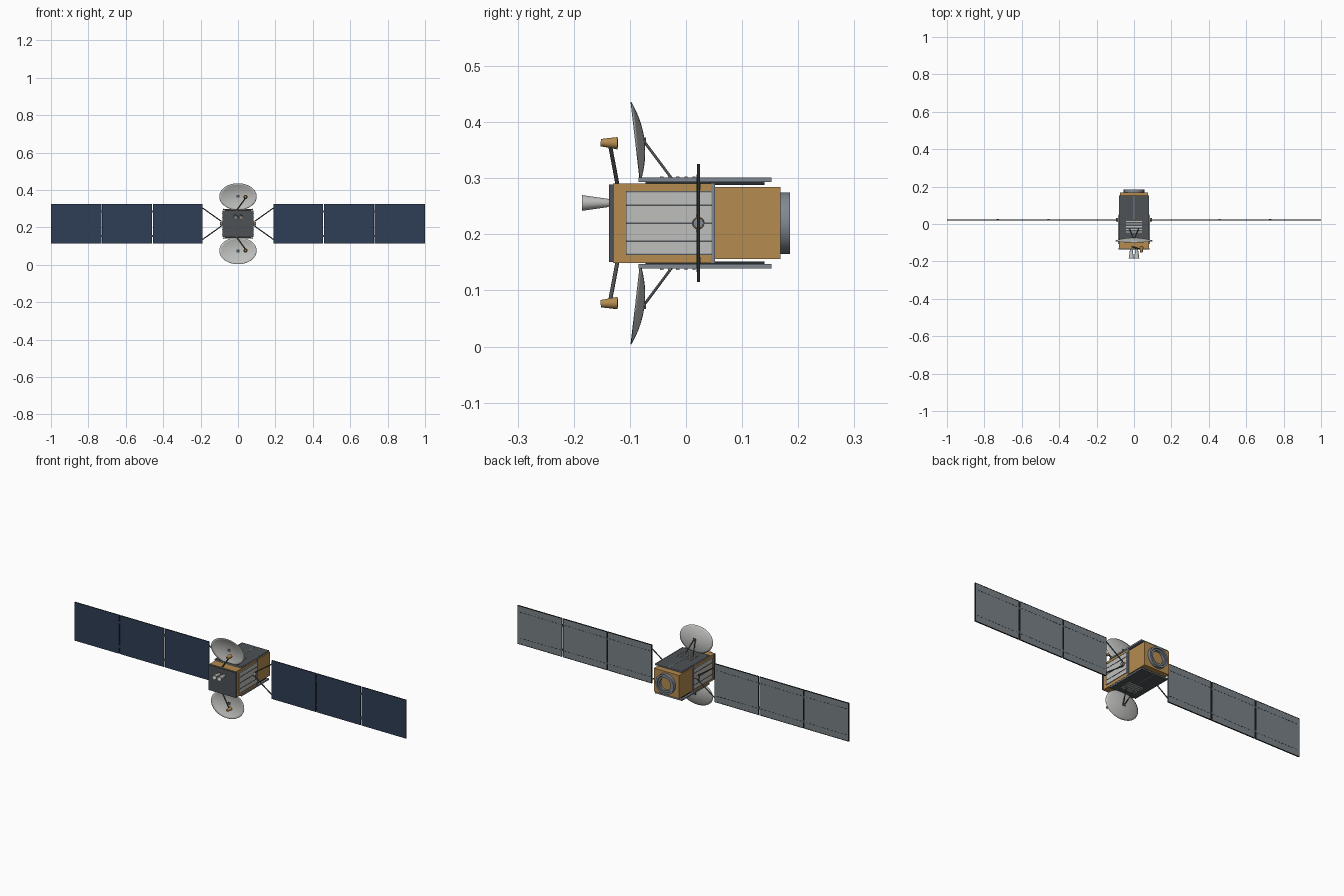
import bpy, bmesh, math
from mathutils import Vector, Matrix

if "Cube" in bpy.data.objects:
    bpy.data.objects.remove(bpy.data.objects["Cube"])


def material(name, r, g, b):
    m = bpy.data.materials.new(name)
    m.use_nodes = True
    m.diffuse_color = (r, g, b, 1)
    node = next(n for n in m.node_tree.nodes if n.type == 'BSDF_PRINCIPLED')
    node.inputs["Base Color"].default_value = (r, g, b, 1)
    return m


GOLD = material("gold foil", 0.46, 0.26, 0.08)
LIGHT = material("light grey", 0.52, 0.53, 0.51)
MID = material("mid grey", 0.22, 0.25, 0.29)
BACK = material("panel back grey", 0.19, 0.22, 0.24)
DARK = material("dark grey", 0.075, 0.085, 0.09)
NAVY = material("navy cells", 0.028, 0.048, 0.09)
FRAME = material("black frame", 0.02, 0.025, 0.028)

ZC = 0.22  # height of the body axis


def finish(name, bm, mats, smooth=False):
    bmesh.ops.recalc_face_normals(bm, faces=bm.faces)
    me = bpy.data.meshes.new(name)
    bm.to_mesh(me)
    bm.free()
    for m in mats:
        me.materials.append(m)
    ob = bpy.data.objects.new(name, me)
    bpy.context.collection.objects.link(ob)
    if smooth:
        bpy.ops.object.select_all(action='DESELECT')
        ob.select_set(True)
        bpy.context.view_layer.objects.active = ob
        bpy.ops.object.shade_smooth_by_angle(angle=math.radians(40))
    return ob


def add_box(bm, x, y, z):
    size = [b - a for a, b in (x, y, z)]
    mid = [(a + b) / 2 for a, b in (x, y, z)]
    bmesh.ops.create_cube(bm, size=1, matrix=Matrix.Translation(mid) @ Matrix.Diagonal((*size, 1)))


def box(name, x, y, z, mat):
    bm = bmesh.new()
    add_box(bm, x, y, z)
    return finish(name, bm, [mat])


def rod(name, a, b, r1, mat, r2=None, sides=10):
    a, b = Vector(a), Vector(b)
    d = b - a
    bm = bmesh.new()
    rot = d.to_track_quat('Z', 'Y').to_matrix().to_4x4()
    bmesh.ops.create_cone(bm, cap_ends=True, segments=sides, radius1=r1,
                          radius2=r1 if r2 is None else r2, depth=d.length,
                          matrix=Matrix.Translation((a + b) / 2) @ rot)
    return finish(name, bm, [mat], True)


def lathe(name, profile, centre, mat, closed=False, sides=40):
    """Spin (radius, y) points about an axis along y."""
    bm = bmesh.new()
    rings = []
    for r, y in profile:
        rings.append([bm.verts.new((centre[0] + r * math.cos(t), y, centre[1] + r * math.sin(t)))
                      for t in (2 * math.pi * i / sides for i in range(sides))])
    pairs = list(zip(rings, rings[1:]))
    if closed:
        pairs.append((rings[-1], rings[0]))
    for p, q in pairs:
        for i in range(sides):
            j = (i + 1) % sides
            bm.faces.new((p[i], p[j], q[j], q[i]))
    return finish(name, bm, [mat], True)


def zspan(s, a, b):
    """Heights measured from the body axis, on the upper or lower side."""
    return tuple(sorted((ZC + s * a, ZC + s * b)))


def xspan(s, a, b):
    return tuple(sorted((s * a, s * b)))


# Body
box("main_body", (-.08, .08), (-.13, .046), (.149, .291), GOLD)
box("rear_body", (-.076, .076), (.05, .168), (.156, .284), GOLD)
box("bulkhead", (-.082, .082), (.045, .052), (.148, .292), MID)
box("front_plate", (-.083, .083), (-.137, -.129), (.151, .289), DARK)

# Docking ring at the rear
lathe("outer_ring", [(.055, .166), (.055, .185), (.045, .185), (.045, .166)], (0, ZC), MID, True)
lathe("inner_ring", [(.043, .166), (.043, .180), (.034, .180), (.034, .166)], (0, ZC), MID, True)

# Twin thrusters on the front
for s in (-1, 1):
    lathe("thruster", [(.006, -.136), (.0075, -.14), (.014, -.185), (.0125, -.185), (.005, -.145), (.0005, -.145)],
          (s * .0145, .256), LIGHT, sides=24)

# Radiators on the two sides, with pipes running lengthwise
for s in (-1, 1):
    box("side_radiator", xspan(s, .079, .084), (-.107, .045), (.165, .277), LIGHT)
    for dz in (-.032, 0, .032):
        box("radiator_pipe", xspan(s, .084, .0855), (-.107, .045), (ZC + dz - .0012, ZC + dz + .0012), DARK)
    for dz in (-.0555, .0555):
        box("radiator_edge", xspan(s, .083, .085), (-.107, .045), (ZC + dz - .001, ZC + dz + .001), MID)

# Upper and lower decks, dish, feed horn
for s in (-1, 1):
    box("deck_spacer", (-.07, .07), (-.072, .14), zspan(s, .068, .074), FRAME)
    bm = bmesh.new()
    add_box(bm, (-.081, .081), (-.085, .152), zspan(s, .073, .08))
    for f in bm.faces:
        if f.normal.z * s > .5:
            f.material_index = 1
    finish("deck", bm, [MID, DARK])
    box("deck_seam", (-.0025, .0025), (.025, .15), zspan(s, .08, .081), MID)
    for x in (-.079, .079):
        box("deck_edge", (x - .0015, x + .0015), (-.085, .152), zspan(s, .08, .081), MID)
    for i in range(5):
        y = -.043 + i * .0143
        box("heat_pipe", (-.043, .043), (y - .003, y + .003), zspan(s, .079, .0835), LIGHT)

    # Elliptical dish, tilted toward its feed horn
    up = Vector((0, -.0165, s * .1425)).normalized()
    front = Vector((0, -up.z * s, up.y * s)).normalized()
    front = Vector((0, -abs(front.y), -s * abs(front.z)))
    apex = Vector((0, -.0745, ZC + s * .1465))
    bm = bmesh.new()
    rings, n = 8, 48
    prev = None
    tip = bm.verts.new(apex)
    for k in range(1, rings + 1):
        t = k / rings
        ring = []
        for i in range(n):
            a = 2 * math.pi * i / n
            ring.append(bm.verts.new(apex + Vector((.1 * t * math.cos(a), 0, 0))
                                     + up * (.0717 * t * math.sin(a)) + front * (.0155 * t * t)))
        for i in range(n):
            j = (i + 1) % n
            if prev:
                bm.faces.new((prev[i], prev[j], ring[j], ring[i]))
            else:
                bm.faces.new((tip, ring[j], ring[i]))
        prev = ring
    dish = finish("dish", bm, [LIGHT], True)
    mod = dish.modifiers.new("thickness", 'SOLIDIFY')
    mod.thickness = .0015
    mod.offset = 0

    # Two legs behind the dish
    for x in (-.025, .025):
        rod("dish_leg", (x, -.025, ZC + s * .079), (x * .15, -.075, ZC + s * .146), .0025, DARK)
    box("dish_hub", (-.008, .008), (-.077, -.071), zspan(s, .139, .153), DARK)

    # Feed horn on a slanted arm
    rod("feed_arm", (-.01, -.122, ZC + s * .068), (.04, -.135, ZC + s * .137), .0035, DARK)
    rod("feed_horn", (.04, -.152, ZC + s * .1435), (.04, -.122, ZC + s * .1425), .0065, GOLD, .011, 20)
    rod("horn_mouth", (.04, -.123, ZC + s * .1425), (.04, -.1215, ZC + s * .1425), .008, FRAME, None, 20)

# Solar wings
PY, HALF, STEP, INNER = .022, .105, .2705, .19
for s in (-1, 1):
    rod("wing_bearing", (s * .078, PY, ZC), (s * .088, PY, ZC), .012, GOLD, .01, 20)
    rod("wing_hub", (s * .086, PY, ZC), (s * .095, PY, ZC), .009, MID, None, 20)
    for v in (-1, 1):
        rod("yoke_strut", (s * .088, PY, ZC + v * .012), (s * .192, PY, ZC + v * .086), .003, DARK)
    for k in range(3):
        x0 = INNER + k * STEP
        x1 = x0 + (.269 if k == 2 else .2655)
        bm = bmesh.new()
        add_box(bm, xspan(s, x0, x1), (PY - .0025, PY + .0025), (ZC - HALF, ZC + HALF))
        for f in bm.faces:
            f.material_index = 0 if f.normal.y < -.5 else 1 if f.normal.y > .5 else 2
        finish("solar_panel", bm, [NAVY, BACK, FRAME])

        # Dark rim and dashed wiring on the back
        bm = bmesh.new()
        yb = (PY + .002, PY + .0032)
        for x in (x0, x1 - .003):
            add_box(bm, xspan(s, x, x + .003), yb, (ZC - HALF, ZC + HALF))
        for v in (-1, 1):
            add_box(bm, xspan(s, x0, x1), yb, zspan(v, HALF - .003, HALF))
            for i in range(12):
                x = x0 + .010 + i * .0212
                add_box(bm, xspan(s, x, x + .012), yb, zspan(v, .069, .071))
        finish("panel_wiring", bm, [FRAME])

        # Hinges to the next panel
        if k < 2:
            for v in (-1, 1):
                box("panel_hinge", xspan(s, x1 - .003, x1 + .008), (PY - .002, PY + .004),
                    zspan(v, .06, .072), DARK)
